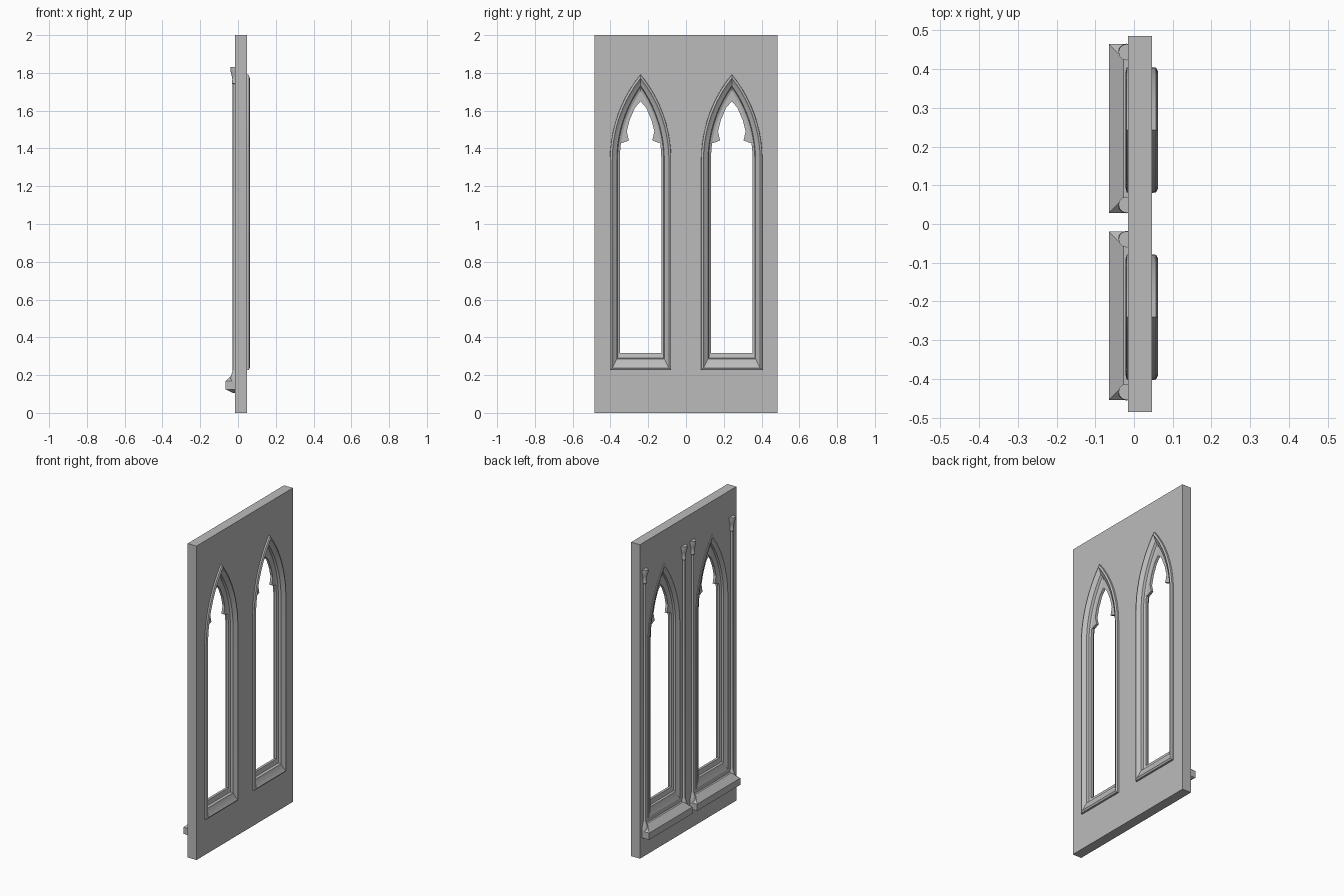
import bpy, bmesh, math

cube = bpy.data.objects.get("Cube")
if cube:
    bpy.data.objects.remove(cube, do_unlink=True)

stone = bpy.data.materials.new("grey stone")
stone.use_nodes = True
grey = (0.5, 0.5, 0.5, 1)
stone.diffuse_color = grey
stone.node_tree.nodes["Principled BSDF"].inputs["Base Color"].default_value = grey

SPRING, REACH, STEPS = 1.34, 0.548, 10
WALL_BACK, WALL_FRONT = -0.015, 0.047


def arch_side(w, z_from=SPRING):
    """One half of a pointed arch, from the springing to the apex, as (y, z)."""
    r = w + REACH
    start = math.asin((z_from - SPRING) / r)
    end = math.acos(REACH / r)
    angles = [start + (end - start) * i / STEPS for i in range(STEPS + 1)]
    return [(r * math.cos(a) - REACH, SPRING + r * math.sin(a)) for a in angles]


def lancet(w, bottom):
    """Closed outline of a pointed window."""
    half = [(w, bottom)] + arch_side(w)
    return half + [(-y, z) for y, z in reversed(half[:-1])]


def finish(bm, name, smooth=None):
    bmesh.ops.recalc_face_normals(bm, faces=bm.faces)
    mesh = bpy.data.meshes.new(name)
    bm.to_mesh(mesh)
    bm.free()
    mesh.materials.append(stone)
    obj = bpy.data.objects.new(name, mesh)
    bpy.context.collection.objects.link(obj)
    if smooth:
        bpy.ops.object.select_all(action='DESELECT')
        obj.select_set(True)
        bpy.context.view_layer.objects.active = obj
        bpy.ops.object.shade_smooth_by_angle(angle=math.radians(smooth))
    return obj


def loft(name, rings, caps=False, closed=False, smooth=None):
    """Skin a row of closed rings of points."""
    bm = bmesh.new()
    loops = [[bm.verts.new(p) for p in ring] for ring in rings]
    pairs = list(zip(loops, loops[1:]))
    if closed:
        pairs.append((loops[-1], loops[0]))
    for a, b in pairs:
        for i in range(len(a)):
            j = (i + 1) % len(a)
            bm.faces.new((a[i], a[j], b[j], b[i]))
    if caps:
        bm.faces.new(loops[0])
        bm.faces.new(loops[-1])
    return finish(bm, name, smooth)


def wall(centres):
    """Slab pierced by the window openings."""
    bm = bmesh.new()
    outlines = [[(-0.485, 0), (0.485, 0), (0.485, 2), (-0.485, 2)]]
    outlines += [[(y + c, z) for y, z in lancet(0.152, 0.24)] for c in centres]
    edges = []
    for outline in outlines:
        vs = [bm.verts.new((WALL_BACK, y, z)) for y, z in outline]
        edges += [bm.edges.new((vs[i - 1], vs[i])) for i in range(len(vs))]
    bmesh.ops.triangle_fill(bm, edges=edges, use_beauty=True)
    out = bmesh.ops.extrude_face_region(bm, geom=bm.faces[:])
    verts = [g for g in out["geom"] if isinstance(g, bmesh.types.BMVert)]
    bmesh.ops.translate(bm, verts=verts, vec=(WALL_FRONT - WALL_BACK, 0, 0))
    bmesh.ops.dissolve_limit(bm, angle_limit=0.01, verts=bm.verts, edges=bm.edges)
    finish(bm, "wall")


def window_frame(c, name):
    # moulding section as (x, half width, bottom height), front to back
    section = [(0.04, 0.163, 0.225), (0.057, 0.161, 0.228), (0.0625, 0.15, 0.238),
               (0.055, 0.143, 0.25), (0.045, 0.126, 0.286), (0.03, 0.122, 0.29),
               (0.024, 0.11, 0.318), (0.008, 0.11, 0.318), (0.002, 0.122, 0.29),
               (-0.009, 0.126, 0.286), (-0.017, 0.143, 0.25), (-0.0215, 0.15, 0.238),
               (-0.019, 0.161, 0.228), (-0.008, 0.163, 0.225)]
    rings = [[(x, y + c, z) for y, z in lancet(w, b)] for x, w, b in section]
    loft(name, rings, closed=True, smooth=25)


def tracery(c, name):
    # cusped plate in the head of the arch
    outer = arch_side(0.116, 1.43)
    inner = [(0, 1.65), (0.03, 1.615), (0.058, 1.55), (0.073, 1.49),
             (0.062, 1.442), (0.094, 1.43)]
    half = outer + inner
    bm = bmesh.new()
    for side in (1, -1):
        face = bm.faces.new([bm.verts.new((0.008, c + side * y, z)) for y, z in half])
        out = bmesh.ops.extrude_face_region(bm, geom=[face])
        verts = [g for g in out["geom"] if isinstance(g, bmesh.types.BMVert)]
        bmesh.ops.translate(bm, verts=verts, vec=(0.016, 0, 0))
    finish(bm, name)


def sill(c, name):
    # mitred ledge as (height, projection from the wall)
    rings = []
    for z, d in [(0.105, 0.012), (0.125, 0.05), (0.168, 0.05), (0.205, 0.012)]:
        e = 0.1675 + d
        rings.append([(0, c - e, z), (0, c + e, z),
                      (WALL_BACK - d, c + e, z), (WALL_BACK - d, c - e, z)])
    loft(name, rings, caps=True)


def colonnette(c, name):
    # turned shaft with base and capital as (radius, height)
    profile = [(0.022, 0.16), (0.022, 0.185), (0.012, 0.215), (0.009, 0.225),
               (0.009, 1.74), (0.014, 1.745), (0.014, 1.755), (0.011, 1.765),
               (0.015, 1.79), (0.021, 1.81), (0.021, 1.83)]
    turn = [math.tau * i / 12 for i in range(12)]
    rings = [[(r * math.cos(a) - 0.019, c + r * math.sin(a), z) for a in turn]
             for r, z in profile]
    loft(name, rings, caps=True, smooth=40)


centres = {"left": -0.2405, "right": 0.2425}
wall(centres.values())
for side, c in centres.items():
    window_frame(c, side + "_window_frame")
    tracery(c, side + "_tracery")
    ledge = c + 0.004
    sill(ledge, side + "_sill")
    colonnette(ledge - 0.197, side + "_outer_colonnette" if c < 0 else side + "_inner_colonnette")
    colonnette(ledge + 0.197, side + "_inner_colonnette" if c < 0 else side + "_outer_colonnette")
